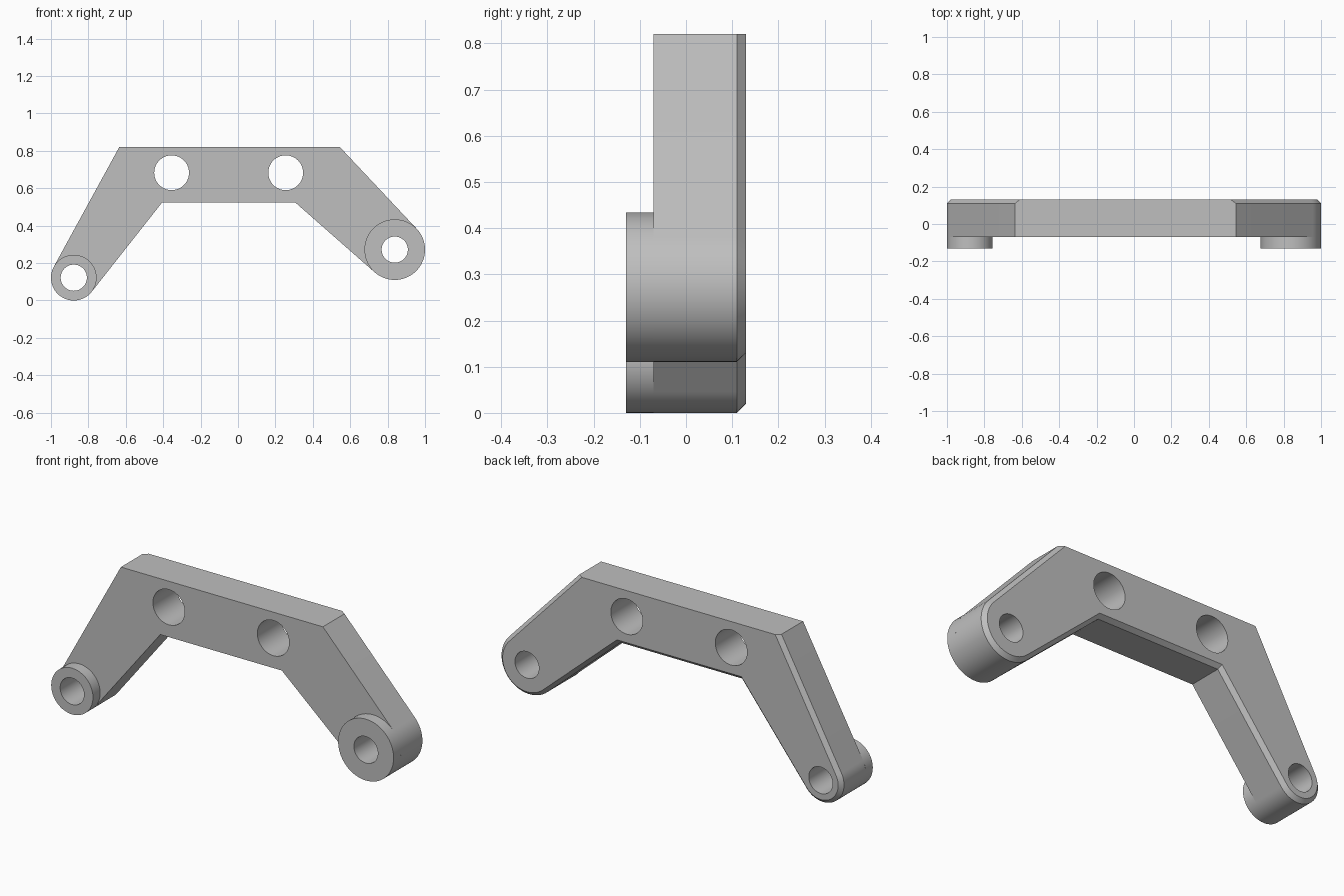
import bpy, bmesh, math
from mathutils import Vector

cube = bpy.data.objects.get("Cube")
if cube:
    bpy.data.objects.remove(cube, do_unlink=True)

FRONT, BACK, BOSS_FRONT = -0.07, 0.13, -0.13
CHAMFER = 0.02
TOP, UNDERSIDE = 0.82, 0.525
SEGMENTS = 64
LEFT_END, LEFT_RADIUS = Vector((0.838, 0.272)), 0.162
RIGHT_END, RIGHT_RADIUS = Vector((-0.878, 0.122)), 0.122
PIN_RADIUS, BOLT_RADIUS = 0.07, 0.093
BOLT_X, BOLT_Z = (-0.355, 0.255), 0.683

grey = bpy.data.materials.new("grey metal")
grey.use_nodes = True
colour = (0.52, 0.52, 0.52, 1)
grey.diffuse_color = colour
grey.node_tree.nodes["Principled BSDF"].inputs["Base Color"].default_value = colour


def make_object(name, bm):
    bmesh.ops.recalc_face_normals(bm, faces=bm.faces)
    mesh = bpy.data.meshes.new(name)
    bm.to_mesh(mesh)
    bm.free()
    mesh.materials.append(grey)
    obj = bpy.data.objects.new(name, mesh)
    bpy.context.collection.objects.link(obj)
    return obj


def activate(obj):
    bpy.ops.object.select_all(action="DESELECT")
    obj.select_set(True)
    bpy.context.view_layer.objects.active = obj


def on_circle(centre, radius, angle):
    return centre + radius * Vector((math.cos(angle), math.sin(angle)))


def circle(centre, radius):
    return [on_circle(centre, radius, math.tau * i / SEGMENTS) for i in range(SEGMENTS)]


def tangent_arc(centre, radius, start, end):
    """Rounded arm end, tangent to the lines from the start and end corners."""
    angles = []
    for point, side in ((start, 1), (end, -1)):
        d = point - centre
        angles.append(math.atan2(d.y, d.x) + side * math.acos(radius / d.length))
    a, b = angles
    while b < a:
        b += math.tau
    steps = SEGMENTS // 2
    return [on_circle(centre, radius, a + (b - a) * i / steps) for i in range(steps + 1)]


def prism(points, y0, y1):
    bm = bmesh.new()
    face = bm.faces.new([bm.verts.new((p.x, y0, p.y)) for p in points])
    extruded = bmesh.ops.extrude_face_region(bm, geom=[face], use_keep_orig=True)
    verts = [v for v in extruded["geom"] if isinstance(v, bmesh.types.BMVert)]
    bmesh.ops.translate(bm, verts=verts, vec=(0, y1 - y0, 0))
    return bm


# Bracket body: crossbar and two tapered arms in one outline
top_right, top_left = Vector((-0.635, TOP)), Vector((0.545, TOP))
inner_right, inner_left = Vector((-0.405, UNDERSIDE)), Vector((0.305, UNDERSIDE))
outline = [top_right]
outline += tangent_arc(RIGHT_END, RIGHT_RADIUS, top_right, inner_right)
outline += [inner_right, inner_left]
outline += tangent_arc(LEFT_END, LEFT_RADIUS, inner_left, top_left)
outline.append(top_left)
bm = prism(outline, FRONT, BACK)

# Chamfer the back rim everywhere except along the top
rim = [e for e in bm.edges
       if all(abs(v.co.y - BACK) < 1e-4 for v in e.verts)
       and not all(v.co.z > TOP - 1e-4 for v in e.verts)]
bmesh.ops.bevel(bm, geom=rim, offset=CHAMFER, segments=1, profile=0.5,
                affect="EDGES", clamp_overlap=False)
body = make_object("bracket_body", bm)

# Through holes
holes = [(Vector((x, BOLT_Z)), BOLT_RADIUS) for x in BOLT_X]
holes += [(LEFT_END, PIN_RADIUS), (RIGHT_END, PIN_RADIUS)]
activate(body)
for centre, radius in holes:
    cutter = make_object("hole_cutter", prism(circle(centre, radius), -0.3, 0.3))
    cutter.hide_render = True
    cut = body.modifiers.new("hole", "BOOLEAN")
    cut.operation = "DIFFERENCE"
    cut.solver = "EXACT"
    cut.object = cutter
    bpy.ops.object.modifier_apply(modifier=cut.name)
    bpy.data.objects.remove(cutter, do_unlink=True)


# Raised bosses on the front of each arm end, open where they meet the body
def boss(name, centre, radius):
    bm = bmesh.new()
    loops = []
    for r, y in ((radius, FRONT), (radius, BOSS_FRONT),
                 (PIN_RADIUS, BOSS_FRONT), (PIN_RADIUS, FRONT)):
        loops.append([bm.verts.new((p.x, y, p.y)) for p in circle(centre, r)])
    for a, b in zip(loops, loops[1:]):
        for i in range(SEGMENTS):
            j = (i + 1) % SEGMENTS
            bm.faces.new((a[i], a[j], b[j], b[i]))
    return make_object(name, bm)


parts = [body,
         boss("left_boss", LEFT_END, LEFT_RADIUS),
         boss("right_boss", RIGHT_END, RIGHT_RADIUS)]

# Smooth the round surfaces, keep the edges crisp
for part in parts:
    activate(part)
    bpy.ops.object.shade_smooth_by_angle(angle=math.radians(30))
